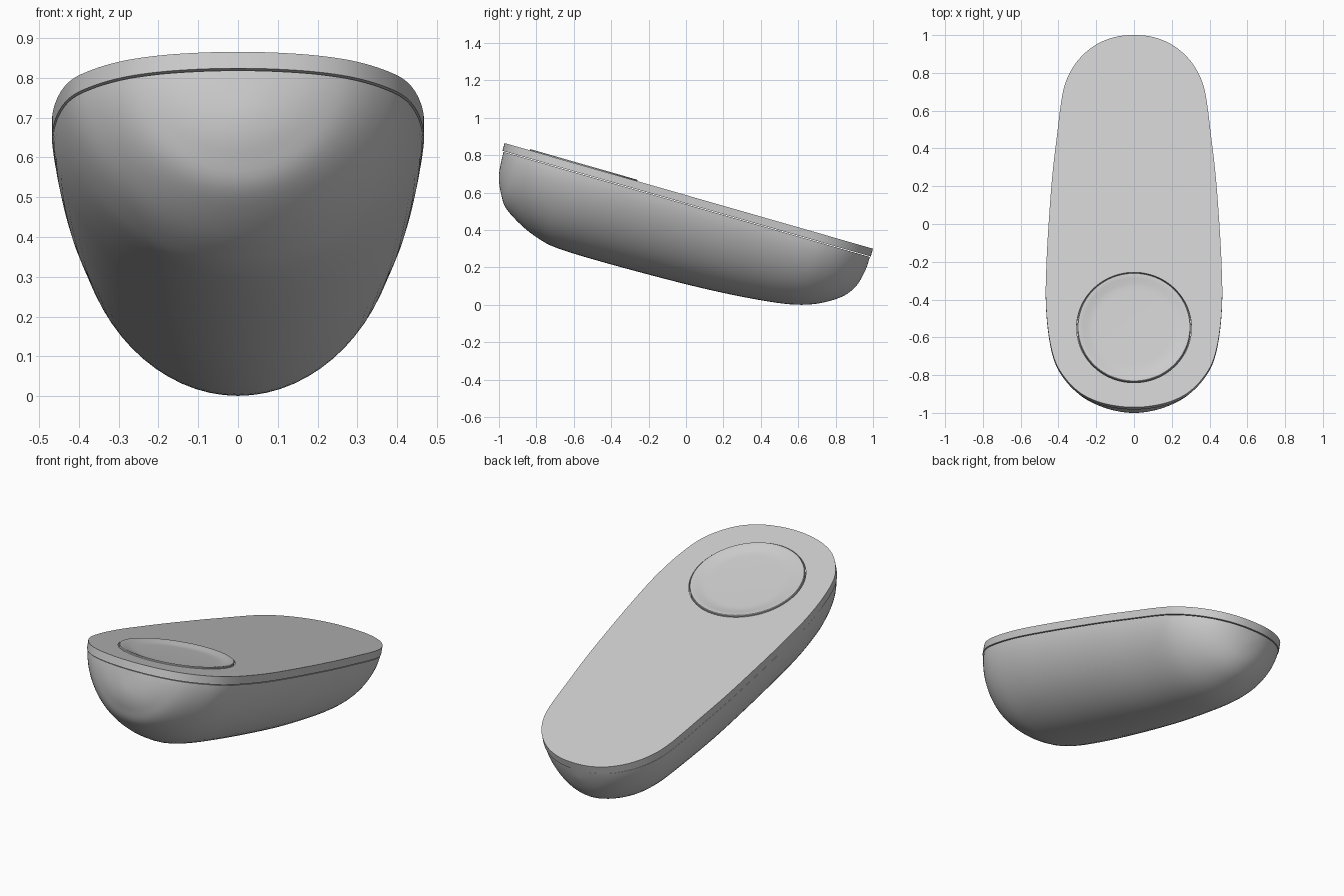
import bpy, bmesh, math
from mathutils import Vector, Matrix

if "Cube" in bpy.data.objects:
    bpy.data.objects.remove(bpy.data.objects["Cube"])

TILT = math.radians(16)
PLACE = Matrix.Translation((0, 0, 0.587)) @ Matrix.Rotation(-TILT, 4, 'X')


def spline(pts, steps, first, last):
    """Catmull-Rom curve through 2D points; first/last are the phantom ends."""
    p = [Vector(q) for q in [first] + pts + [last]]
    out = []
    for i in range(1, len(p) - 2):
        a, b, c, d = p[i - 1:i + 3]
        for k in range(steps):
            t = k / steps
            out.append(0.5 * (2 * b + (c - a) * t + (2 * a - 5 * b + 4 * c - d) * t * t
                              + (3 * b - a - 3 * c + d) * t ** 3))
    return out + [p[-2]]


def finish(bm, name):
    """Turn a flat-lying mesh into a tilted, smooth-shaded object."""
    bmesh.ops.remove_doubles(bm, verts=bm.verts, dist=1e-5)
    bmesh.ops.recalc_face_normals(bm, faces=bm.faces)
    bm.transform(PLACE)
    me = bpy.data.meshes.new(name)
    bm.to_mesh(me)
    bm.free()
    ob = bpy.data.objects.new(name, me)
    bpy.context.collection.objects.link(ob)
    return ob


def smooth(ob):
    bpy.ops.object.select_all(action='DESELECT')
    ob.select_set(True)
    bpy.context.view_layer.objects.active = ob
    bpy.ops.object.shade_smooth_by_angle(angle=math.radians(30))


def lathe(profile, centre_y, name, n=96):
    bm = bmesh.new()
    rings = []
    for r, z in profile:
        rings.append([bm.verts.new((r * math.cos(2 * math.pi * i / n),
                                    centre_y + r * math.sin(2 * math.pi * i / n), z))
                      for i in range(n)])
    for a, b in zip(rings, rings[1:]):
        for i in range(n):
            bm.faces.new((a[i], a[(i + 1) % n], b[(i + 1) % n], b[i]))
    bm.faces.new(rings[0])
    bm.faces.new(rings[-1])
    return finish(bm, name)


# Half outline seen from above: (x, y), front to back
half = [(0, -.97), (.1, -.962), (.2, -.937), (.29, -.89), (.365, -.815), (.42, -.72),
        (.452, -.58), (.467, -.4), (.463, -.2), (.452, 0), (.433, .25), (.41, .45),
        (.38, .68), (.345, .79), (.285, .88), (.2, .95), (.1, .99), (0, 1)]
half = [(x, y / math.cos(TILT)) for x, y in half]
rim = spline(half, 6, (-half[1][0], half[1][1]), (-half[-2][0], half[-2][1]))

# Keel line of the hull: (distance along the slope, depth)
keel_pts = [(-1.002, -.046), (-.992, -.167), (-.955, -.261), (-.889, -.346), (-.706, -.437),
            (-.491, -.466), (.132, -.458), (.539, -.43), (.767, -.39), (.923, -.314),
            (1.002, -.23), (1.032, -.126), (1.036, -.046)]
keel = spline(keel_pts, 8, keel_pts[0], keel_pts[-1])


def depth(v):
    for a, b in zip(keel, keel[1:]):
        if a.x <= v <= b.x and b.x > a.x:
            return a.y + (b.y - a.y) * (v - a.x) / (b.x - a.x)
    return keel[0].y


# Top plate
bm = bmesh.new()
loop = [(p.x, p.y) for p in rim] + [(-p.x, p.y) for p in rim[-2:0:-1]]
face = bm.faces.new([bm.verts.new((x, y, -.043)) for x, y in loop])
ext = bmesh.ops.extrude_face_region(bm, geom=[face])
for e in ext['geom']:
    if isinstance(e, bmesh.types.BMVert):
        e.co.z = 0
plate = finish(bm, "top_plate")

# Round pocket for the dial
DIAL_Y = -.57
cutter = lathe([(.304, -.028), (.304, .05)], DIAL_Y, "pocket_cutter")
cutter.hide_render = True
mod = plate.modifiers.new("pocket", 'BOOLEAN')
mod.operation = 'DIFFERENCE'
mod.object = cutter
bpy.context.view_layer.objects.active = plate
bpy.ops.object.modifier_apply(modifier=mod.name)
bpy.data.objects.remove(cutter)
smooth(plate)

# Dished dial
smooth(lathe([(.299, -.028), (.299, .004), (.296, .007), (.288, .007), (.27, .003),
              (.245, -.004), (.225, -.007), (.2, -.008)], DIAL_Y, "dial"))

# Hull: rounded sections lofted along the slope
bm = bmesh.new()
TOP, N = -.047, 32
v0, v1 = rim[0].y, rim[-1].y
rows = []
for p in rim:
    v = -1.002 + (p.y - v0) / (v1 - v0) * 2.038
    d = max(TOP - depth(v), 0)
    w = p.x * .994
    row = []
    for i in range(N + 1):
        a = math.pi * (i / N - .5)
        t = max(math.cos(a), 0) ** (2 / 1.65)
        row.append(bm.verts.new((w * math.sin(a), v, TOP - d * t)))
    rows.append(row)
for a, b in zip(rows, rows[1:]):
    for i in range(N):
        bm.faces.new((a[i], a[i + 1], b[i + 1], b[i]))
    bm.faces.new((a[0], b[0], b[N], a[N]))
smooth(finish(bm, "hull"))
